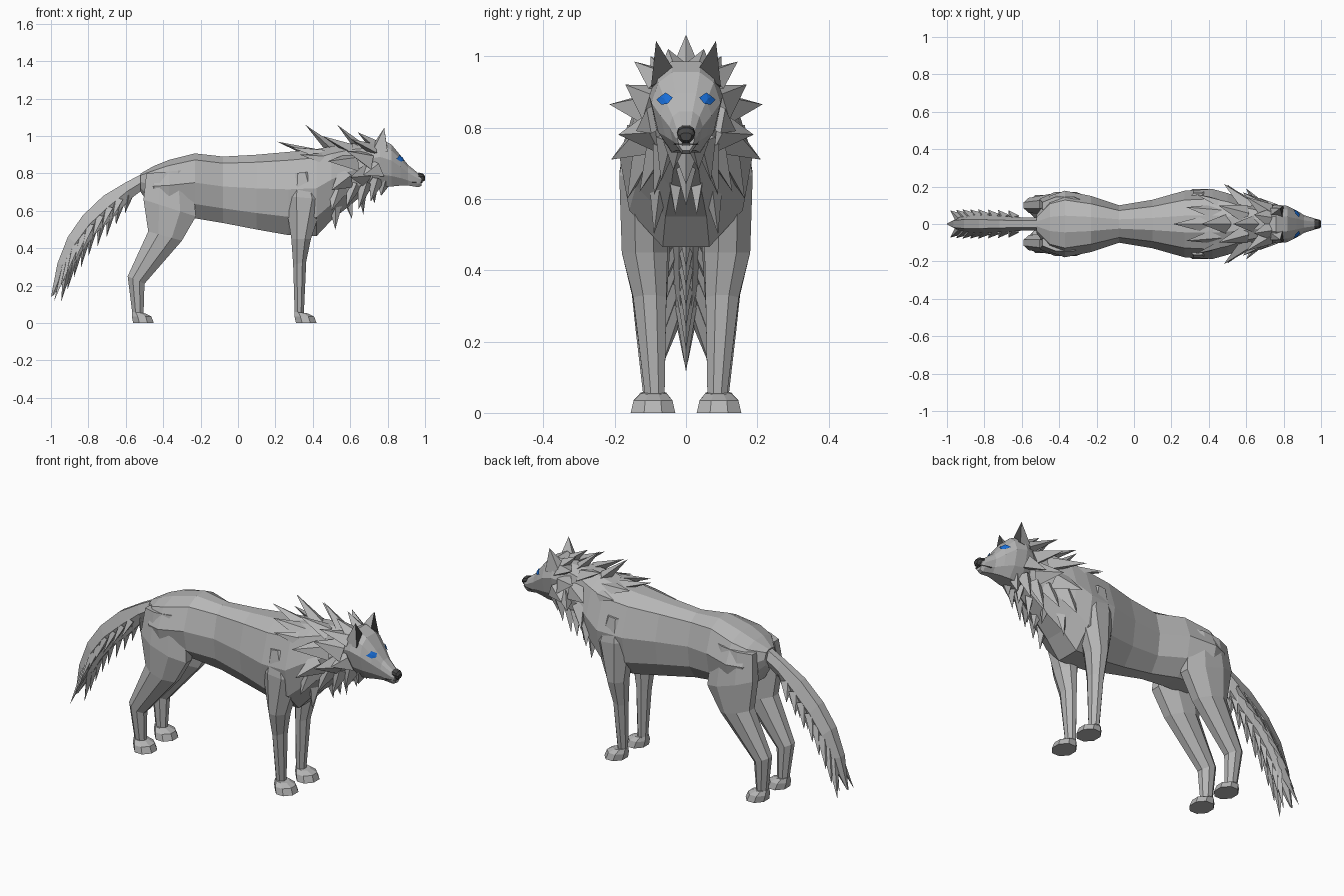
import bpy, bmesh
from mathutils import Vector as V
from mathutils.bvhtree import BVHTree

if "Cube" in bpy.data.objects:
    bpy.data.objects.remove(bpy.data.objects["Cube"])


def material(name, rgb):
    m = bpy.data.materials.new(name)
    m.diffuse_color = (*rgb, 1)
    m.use_nodes = True
    m.node_tree.nodes["Principled BSDF"].inputs["Base Color"].default_value = m.diffuse_color
    return m


FUR = material("grey fur", (0.47, 0.47, 0.47))
DARK = material("dark grey", (0.06, 0.06, 0.06))
BLUE = material("eye blue", (0.01, 0.16, 0.7))


def finish(name, bm, *mats, normals=True):
    if normals:
        bmesh.ops.recalc_face_normals(bm, faces=bm.faces)
    me = bpy.data.meshes.new(name)
    bm.to_mesh(me)
    ob = bpy.data.objects.new(name, me)
    for m in mats:
        me.materials.append(m)
    bpy.context.collection.objects.link(ob)
    return ob


def loft(bm, rings):
    """Skin a list of equal-length point rings and cap both ends."""
    vs = [[bm.verts.new(p) for p in r] for r in rings]
    n = len(vs[0])
    for a, b in zip(vs, vs[1:]):
        for i in range(n):
            j = (i + 1) % n
            bm.faces.new((a[i], a[j], b[j], b[i]))
    bm.faces.new(vs[0])
    bm.faces.new(vs[-1])


def section(x, zb, zt, w, prof):
    """Symmetric cross-section from (width, height) fractions, top to bottom."""
    half = [(w * a, zb + (zt - zb) * h) for a, h in prof]
    return [V((x, y, z)) for y, z in half] + [V((x, -y, z)) for y, z in reversed(half)]


def spike(bm, base, tip, w, t):
    """Flattened four-sided tuft of fur."""
    base, tip = V(base), V(tip)
    d = (tip - base).normalized()
    out = V((0, base.y, base.z - 0.8))
    if out.length < 0.01:
        out = V((0, 0, 1))
    side = d.cross(out).normalized()
    up = side.cross(d).normalized()
    ring = [bm.verts.new(base + o) for o in (side * w, up * t, -side * w, -up * t)]
    top = bm.verts.new(tip)
    bm.faces.new(ring)
    for i in range(4):
        bm.faces.new((ring[i], ring[(i + 1) % 4], top))


# Body and neck
bm = bmesh.new()
PROF = [(0.25, 1), (0.72, 0.9), (1, 0.55), (0.85, 0.22), (0.35, 0)]
loft(bm, [section(*s, PROF) for s in [
    (-.52, .70, .80, .05), (-.45, .60, .84, .15), (-.37, .57, .872, .178),
    (-.23, .56, .907, .15), (-.08, .535, .89, .10), (.10, .50, .90, .13),
    (.27, .47, .915, .178), (.42, .465, .93, .187), (.50, .55, .945, .165),
    (.60, .63, .96, .12), (.72, .73, .96, .085)]])
finish("body", bm, FUR)

# Legs and paws: rings are (back x, back z, front x, front z, inner y, outer y)
HIND = [(-.49, .80, -.25, .82, .05, .145), (-.505, .66, -.225, .57, .045, .172),
        (-.48, .49, -.30, .44, .045, .165), (-.59, .25, -.50, .21, .06, .14),
        (-.565, .05, -.505, .05, .065, .12)]
FORE = [(.29, .80, .39, .81, .08, .165), (.25, .68, .46, .66, .05, .187),
        (.285, .45, .39, .45, .052, .180), (.295, .31, .365, .33, .055, .148),
        (.303, .05, .352, .05, .06, .115)]
OCT = [(-1, -.4), (-1, .4), (-.4, 1), (.4, 1), (1, .4), (1, -.4), (.4, -1), (-.4, -1)]


def leg_ring(xb, zb, xf, zf, y0, y1, s):
    out = []
    for u, v in OCT:
        f = (u + 1) / 2
        out.append(V((xb + (xf - xb) * f, s * ((y0 + y1) / 2 + v * (y1 - y0) / 2),
                      zb + (zf - zb) * f)))
    return out


for name, rings, heel in (("hind", HIND, -.568), ("front", FORE, .302)):
    for s, side in ((1, "left"), (-1, "right")):
        bm = bmesh.new()
        loft(bm, [leg_ring(*r, s) for r in rings])
        finish(f"{side}_{name}_leg", bm, FUR)
        bm = bmesh.new()
        paw = [(heel + .008, 0, heel + .118, 0, .03, .155),
               (heel, .035, heel + .105, .035, .038, .147),
               (heel, .06, heel + .07, .052, .056, .126)]
        loft(bm, [leg_ring(*r, s) for r in paw])
        finish(f"{side}_{name}_paw", bm, FUR)

# Tail: upper edge, lower edge, half width
TAIL = [(-.47, .82, -.50, .72, .035), (-.60, .752, -.58, .66, .035),
        (-.72, .68, -.67, .56, .042), (-.83, .575, -.76, .48, .048),
        (-.91, .46, -.83, .39, .048), (-.965, .32, -.89, .29, .038),
        (-1.0, .14, -.985, .15, .006)]
bm = bmesh.new()
rings = []
for xt, zt, xb, zb, w in TAIL:
    a, b = V((xt, 0, zt)), V((xb, 0, zb))
    m, Y = a.lerp(b, .5), V((0, w, 0))
    rings.append([a + Y * .5, m + Y, b + Y * .4, b - Y * .4, m - Y, a - Y * .5])
loft(bm, rings)
finish("tail", bm, FUR)

# Ragged fur tufts hanging along the tail
bm = bmesh.new()
for k in range(1, 11):
    i, f = divmod(k * .5, 1)
    i = int(i)
    xt, zt, xb, zb, w = [p + (q - p) * f for p, q in zip(TAIL[i], TAIL[i + 1])]
    L = .06 + .016 * k
    drop = V((-.02 - .005 * k, 0, -L))
    a, b = V((xt, 0, zt)), V((xb, 0, zb))
    if k > 1:
        spike(bm, b + (a - b) * .25, b + drop * .8, .03, .025)
    if k > 2:
        for s in (1, -1):
            m = a.lerp(b, .55) + V((0, s * w * .6, 0))
            spike(bm, m, m + drop * .85 + V((0, s * .05, 0)), .035, .02)
finish("tail_tufts", bm, FUR)

# Mane: tufts swept back from the head; off-centre ones are mirrored
BACK = [(.42, 0, .90, .21, 0, .97), (.50, 0, .93, .36, 0, 1.06),
        (.66, 0, .93, .53, 0, 1.06), (.46, .06, .90, .28, .09, .94),
        (.52, .09, .87, .33, .16, .90), (.60, .05, .93, .45, .10, 1.0),
        (.72, .06, .93, .60, .145, .985), (.73, .03, .95, .64, .05, 1.02)]
SIDES = [(.62, .09, .86, .48, .215, .865), (.70, .08, .87, .58, .17, .92),
         (.58, .11, .78, .50, .21, .71), (.68, .08, .79, .60, .19, .78),
         (.74, .08, .83, .67, .14, .79), (.54, .11, .74, .50, .165, .60)]
CHEST = [(.62, .08, .74, .58, .13, .62), (.68, .06, .75, .645, .09, .61),
         (.74, .05, .77, .71, .07, .65), (.52, .07, .66, .52, .09, .50),
         (.58, .03, .70, .61, .03, .555), (.66, 0, .75, .67, 0, .58),
         (.72, 0, .76, .73, 0, .64), (.78, .03, .76, .765, .035, .68)]
bm = bmesh.new()
for group, w, t in ((BACK, .055, .03), (SIDES, .065, .04), (CHEST, .045, .035)):
    for p in group:
        for s in ((1, -1) if p[1] else (1,)):
            spike(bm, (p[0], s * p[1], p[2]), (p[3], s * p[4], p[5]), w, t)
finish("mane", bm, FUR)

# Head and muzzle
bm = bmesh.new()
HEAD = [(.4, 1), (.8, .87), (1, .62), (.8, .25), (.4, 0)]
loft(bm, [section(*s, HEAD) for s in [
    (.67, .75, .95, .08), (.76, .73, .985, .103), (.82, .73, .955, .097),
    (.87, .735, .895, .072), (.91, .735, .845, .047), (.965, .726, .80, .03),
    (.982, .735, .79, .024)]])
bmesh.ops.recalc_face_normals(bm, faces=bm.faces)
skull = BVHTree.FromBMesh(bm)
finish("head", bm, FUR)

# Eyes: thin plates laid on the face
EYE = [(.034, .882), (.048, .865), (.066, .862), (.080, .876), (.068, .886), (.054, .896)]
for s, side in ((1, "left"), (-1, "right")):
    bm = bmesh.new()

    def on_face(y, z):
        hit = skull.ray_cast(V((2, s * y, z)), V((-1, 0, 0)))[0]
        return bm.verts.new(hit + V((.006, s * .003, .002)))
    rim = [on_face(*p) for p in EYE]
    mid = on_face(.058, .878)
    for i in range(6):
        tri = (mid, rim[i], rim[(i + 1) % 6])
        bm.faces.new(tri if s > 0 else tri[::-1])
    finish(f"{side}_eye", bm, BLUE, normals=False)

    # Ears with a dark inner face
    bm = bmesh.new()
    a, b, c, d, tip = [bm.verts.new((x, s * y, z)) for x, y, z in (
        (.795, .03, .955), (.80, .098, .915), (.715, .085, .91), (.72, .04, .95),
        (.782, .084, 1.043))]
    for f in ((b, c, tip), (c, d, tip), (d, a, tip), (a, b, c, d)):
        bm.faces.new(f)
    bm.faces.new((a, b, tip)).material_index = 1
    finish(f"{side}_ear", bm, FUR, DARK)

# Nose and mouth
bm = bmesh.new()
loft(bm, [section(*s, HEAD) for s in [
    (.965, .757, .805, .026), (.99, .757, .798, .025), (1.0, .763, .785, .016)]])
loft(bm, [section(*s, HEAD) for s in [(.93, .750, .756, .038), (.986, .750, .756, .022)]])
finish("nose", bm, DARK)
